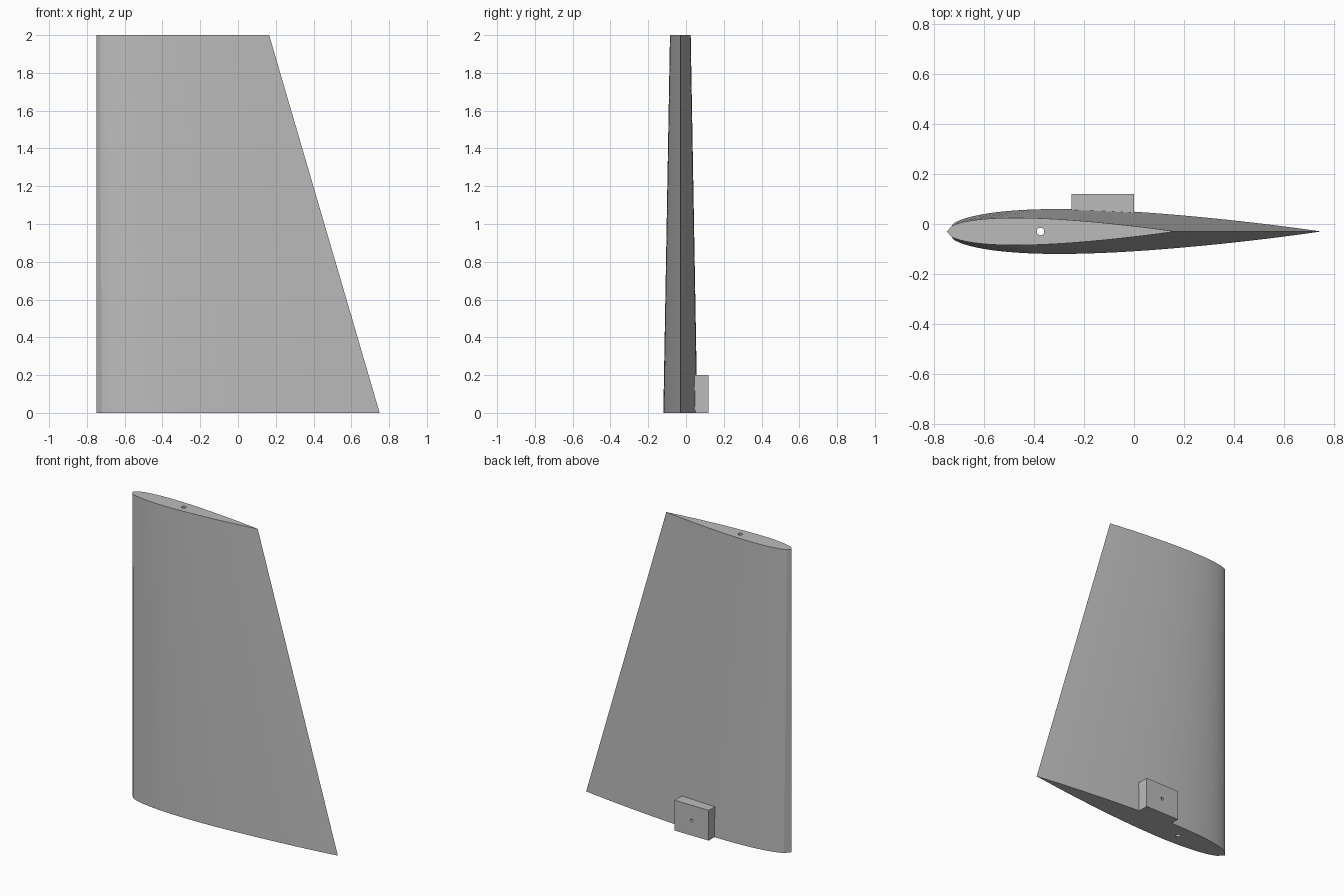
import bpy
import bmesh
import math
from mathutils import Matrix

cube = bpy.data.objects.get("Cube")
if cube:
    bpy.data.objects.remove(cube, do_unlink=True)

grey = bpy.data.materials.new("plain_grey")
grey.use_nodes = True
colour = (0.5, 0.5, 0.5, 1)
grey.diffuse_color = colour
grey.node_tree.nodes["Principled BSDF"].inputs["Base Color"].default_value = colour

LEAD_X, MID_Y, HEIGHT = -0.75, -0.03, 2.0
ROOT, TIP = 1.5, 0.915
STEPS = 50


def make_object(name, bm):
    bmesh.ops.recalc_face_normals(bm, faces=bm.faces)
    mesh = bpy.data.meshes.new(name)
    bm.to_mesh(mesh)
    bm.free()
    mesh.materials.append(grey)
    obj = bpy.data.objects.new(name, mesh)
    bpy.context.collection.objects.link(obj)
    return obj


def half_thickness(t):
    # Symmetric aerofoil, twelve percent thick, closed trailing edge
    return 0.6 * (0.2969 * math.sqrt(t) - 0.126 * t - 0.3516 * t**2
                  + 0.2843 * t**3 - 0.1036 * t**4)


def section(bm, chord, z):
    upper = [(i / STEPS, half_thickness(i / STEPS)) for i in range(STEPS + 1)]
    lower = [(t, -y) for t, y in reversed(upper[1:-1])]
    return [bm.verts.new((LEAD_X + t * chord, MID_Y + y * chord, z))
            for t, y in upper + lower]


def cylinder(name, radius, depth, matrix):
    bm = bmesh.new()
    bmesh.ops.create_cone(bm, cap_ends=True, segments=24, radius1=radius,
                          radius2=radius, depth=depth, matrix=matrix)
    obj = make_object(name, bm)
    obj.hide_render = True
    obj.hide_set(True)
    obj.display_type = 'WIRE'
    return obj


def cut(obj, cutter):
    mod = obj.modifiers.new(cutter.name, 'BOOLEAN')
    mod.operation = 'DIFFERENCE'
    mod.solver = 'EXACT'
    mod.object = cutter


# Tapered fin with a straight upright leading edge
bm = bmesh.new()
root = section(bm, ROOT, 0)
tip = section(bm, TIP, HEIGHT)
for i in range(len(root)):
    j = (i + 1) % len(root)
    bm.faces.new((root[i], root[j], tip[j], tip[i]))
bm.faces.new(root)
bm.faces.new(tip)
fin = make_object("fin", bm)

# Mounting block at the rear of the root
bm = bmesh.new()
bmesh.ops.create_cube(bm, size=1, matrix=Matrix.Translation((-0.125, 0.075, 0.1))
                      @ Matrix.Diagonal((0.25, 0.09, 0.2, 1)))
block = make_object("mounting_block", bm)

# Rod hole through the full height, and screw hole in the block
rod = cylinder("rod_hole_cutter", 0.015, 2.4, Matrix.Translation((-0.375, MID_Y, 1)))
screw = cylinder("screw_hole_cutter", 0.01, 0.2,
                 Matrix.Translation((-0.125, 0.07, 0.1)) @ Matrix.Rotation(math.pi / 2, 4, 'X'))
cut(fin, rod)
cut(fin, screw)
cut(block, screw)
